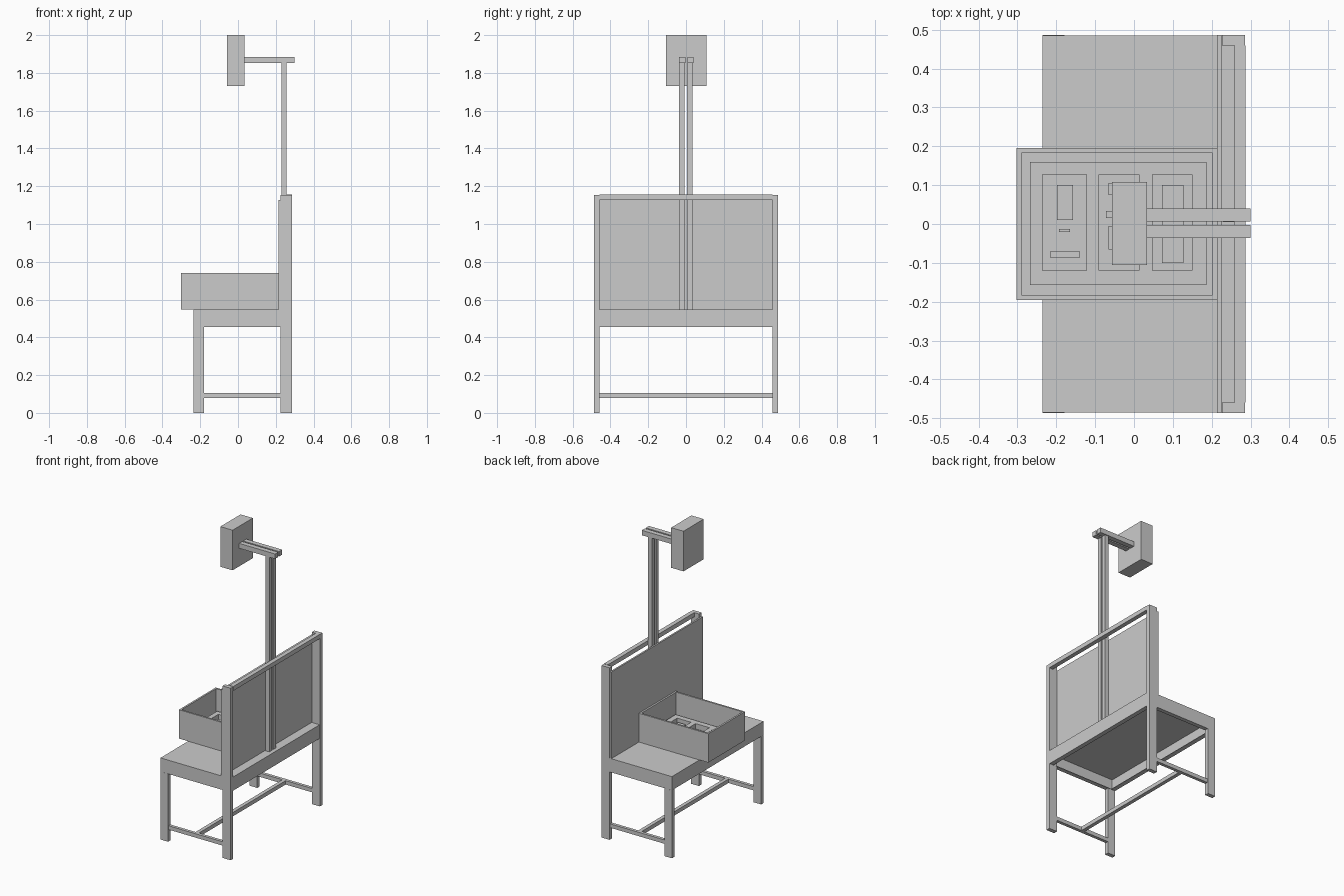
import bpy, bmesh

if "Cube" in bpy.data.objects:
    bpy.data.objects.remove(bpy.data.objects["Cube"])


def boxes(name, specs):
    """One object from boxes given as (x0, x1, y0, y1, z0, z1)."""
    bm = bmesh.new()
    for x0, x1, y0, y1, z0, z1 in specs:
        for v in bmesh.ops.create_cube(bm, size=1)['verts']:
            v.co = ((x0 + x1) / 2 + v.co.x * (x1 - x0),
                    (y0 + y1) / 2 + v.co.y * (y1 - y0),
                    (z0 + z1) / 2 + v.co.z * (z1 - z0))
    bmesh.ops.recalc_face_normals(bm, faces=bm.faces)
    me = bpy.data.meshes.new(name)
    bm.to_mesh(me)
    bm.free()
    ob = bpy.data.objects.new(name, me)
    bpy.context.collection.objects.link(ob)
    return ob


# legs, rear posts and side stretchers
for side, tag in ((-1, "near"), (1, "far")):
    leg_y = sorted((side * 0.486, side * 0.459))
    bar_y = sorted((side * 0.48, side * 0.459))
    boxes("left_leg_" + tag, [(-0.236, -0.179, *leg_y, 0, 0.455)])
    boxes("rear_post_" + tag, [(0.226, 0.286, *leg_y, 0, 1.153)])
    boxes("side_stretcher_" + tag, [(-0.179, 0.226, *bar_y, 0.079, 0.105)])

# long stretcher between the side stretchers
boxes("long_stretcher", [(0.007, 0.032, -0.459, 0.459, 0.079, 0.105)])

# folded sheet table: top, four skirts and their inward lips
X0, X1, Y, T = -0.235, 0.284, 0.4855, 0.005
boxes("table_top", [(X0, X1, -Y, Y, 0.540, 0.547)])
boxes("table_skirt", [
    (X0, X0 + T, -Y, Y, 0.455, 0.54), (X1 - T, X1, -Y, Y, 0.455, 0.54),
    (X0 + T, X1 - T, -Y, -Y + T, 0.455, 0.54), (X0 + T, X1 - T, Y - T, Y, 0.455, 0.54)])
boxes("skirt_lips", [
    (X0 + T, X0 + 0.03, -Y + T, Y - T, 0.455, 0.459), (X1 - 0.03, X1 - T, -Y + T, Y - T, 0.455, 0.459),
    (X0 + 0.03, X1 - 0.03, -Y + T, -Y + 0.028, 0.455, 0.459),
    (X0 + 0.03, X1 - 0.03, Y - 0.028, Y - T, 0.455, 0.459)])

# back panel and the rail above it
boxes("back_panel", [(0.214, 0.225, -0.486, 0.486, 0.547, 1.128)])
boxes("top_rail", [(0.258, 0.287, -0.459, 0.459, 1.126, 1.155)])

# twin mast, twin arm and overhead unit
boxes("mast", [(0.229, 0.257, y0, y1, 0.546, 1.852) for y0, y1 in ((-0.036, -0.007), (0.005, 0.034))])
boxes("overhead_arm", [(0.033, 0.3, y0, y1, 1.852, 1.885) for y0, y1 in ((-0.036, -0.003), (0.007, 0.04))])
boxes("overhead_unit", [(-0.057, 0.034, -0.106, 0.108, 1.731, 2.0)])

# open tray standing on the table
A, B, C, W = -0.302, 0.2135, 0.195, 0.012
boxes("tray_floor", [(A, B, -C, C, 0.548, 0.557)])
boxes("tray_walls", [
    (A, A + W, -C, C, 0.557, 0.741), (B - W, B, -C, C, 0.557, 0.741),
    (A + W, B - W, -C, -C + W, 0.557, 0.741), (A + W, B - W, C - W, C, 0.557, 0.741)])

# insert with three pockets cut into it
insert = boxes("tray_insert", [(-0.267, 0.187, -0.157, 0.16, 0.556, 0.605)])
cutter = boxes("pocket_cutter", [(x0, x1, -0.12, 0.128, 0.57, 0.7)
                                 for x0, x1 in ((-0.235, -0.122), (-0.09, 0.013), (0.047, 0.149))])
cutter.hide_render = True
cutter.hide_viewport = True
cutter.display_type = 'WIRE'
mod = insert.modifiers.new("pockets", 'BOOLEAN')
mod.operation = 'DIFFERENCE'
mod.solver = 'EXACT'
mod.object = cutter

# small parts lying in the pockets
boxes("pocket_parts", [(x0, x1, y0, y1, 0.569, 0.59) for x0, x1, y0, y1 in (
    (-0.198, -0.157, 0.01, 0.1), (-0.215, -0.14, -0.088, -0.07), (-0.193, -0.165, -0.02, -0.013),
    (-0.065, -0.03, 0.075, 0.105), (-0.072, -0.03, 0.015, 0.033), (-0.065, -0.03, -0.065, -0.005),
    (0.072, 0.127, -0.1, 0.1))])
